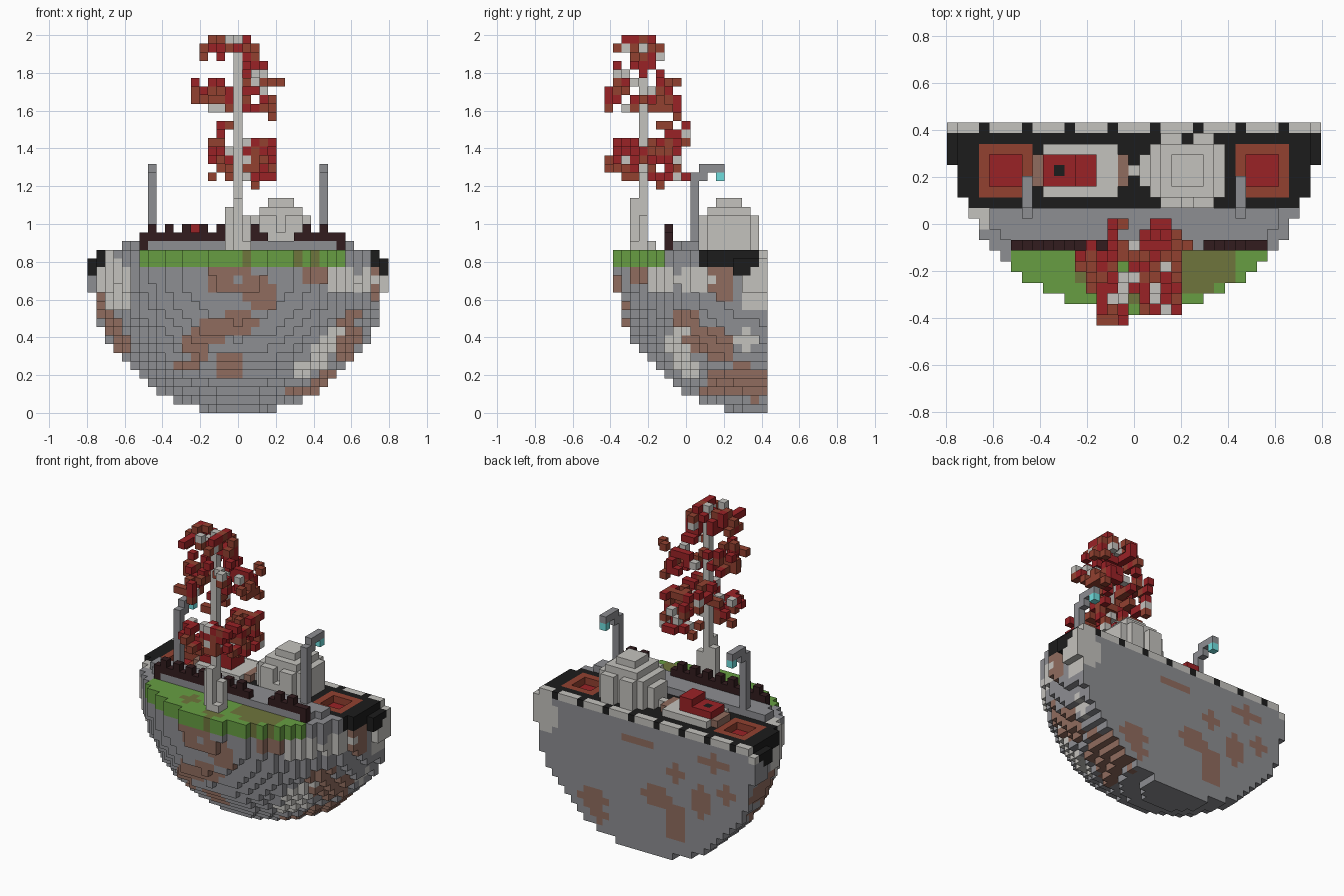
import bpy, bmesh, random
from math import sqrt
from mathutils import Vector

random.seed(4)
cube = bpy.data.objects.get("Cube")
if cube:
    bpy.data.objects.remove(cube)

V = 1 / 22  # edge of one block

# Palette in sRGB, turned to linear
PALETTE = {
    "stone grey": (141, 142, 146), "pale stone": (196, 194, 189),
    "earth brown": (144, 108, 94), "black paving": (28, 28, 28),
    "dark wood": (50, 28, 30), "red": (154, 34, 38),
    "rust red": (146, 65, 48), "lamp teal": (112, 222, 222),
    "grass green": (103, 158, 66), "olive grass": (110, 117, 60),
}
GREY, PALE, BROWN, BLACK, WOOD, RED, RUST, TEAL, GREEN, OLIVE = range(10)


def linear(c):
    c /= 255
    return c / 12.92 if c < 0.04045 else ((c + 0.055) / 1.055) ** 2.4


materials = []
for name, rgb in PALETTE.items():
    mat = bpy.data.materials.new(name)
    mat.use_nodes = True
    colour = tuple(linear(c) for c in rgb) + (1,)
    mat.diffuse_color = colour
    bsdf = mat.node_tree.nodes["Principled BSDF"]
    bsdf.inputs["Base Color"].default_value = colour
    bsdf.inputs["Roughness"].default_value = 0.9
    materials.append(mat)

blocks = {}  # (i, j, k) -> (part, colour)


def put(part, colour, xs, ys, zs):
    """Fill an inclusive box of blocks."""
    for i in range(xs[0], xs[1] + 1):
        for j in range(ys[0], ys[1] + 1):
            for k in range(zs[0], zs[1] + 1):
                blocks[i, j, k] = (part, colour)


def inside(a, b, ellipses):
    return any(((a - x) / (rx + .4)) ** 2 + ((b - z) / (rz + .4)) ** 2 <= 1
               for x, z, rx, rz in ellipses)


def bowl_spots(front, side):
    """Ellipsoids on the bowl: front ones by x and z, side ones by y and z."""
    spots = []
    for x, z, rx, rz in front:
        y = 9 - sqrt(max(0, 300 - x * x - (z - 16.65) ** 2))
        spots.append((Vector((x, y, z)), (rx + .5, max(rx, rz) + 1.5, rz + .5)))
    for y, z, ry, rz in side:
        x = sqrt(max(0, 300 - (y - 9) ** 2 - (z - 16.65) ** 2))
        spots.append((Vector((x, y, z)), (max(ry, rz) + 1.5, ry + .5, rz + .5)))
    return spots


def in_spots(cell, spots):
    return any(sum(((c - p) / r) ** 2 for c, p, r in zip(cell, pos, radii)) <= 1
               for pos, radii in spots)


# Stains on the bowl and on the flat back
BOWL_BROWN = bowl_spots(
    [(2, 14, 2, 1), (-2, 15, 1, 1.5), (0, 16, 1.5, .5), (3, 13, 1, 1.5),
     (0, 10, 2.5, .7), (-3, 9, 2, 1), (-5, 7, .7, 1.5), (-6, 5, 1, .5),
     (-1, 5, 1.5, 1.5), (10, 16, 2.5, 1), (-16, 11, 1, 2), (-14, 8, 1, 2),
     (7, 2, 1, 1)],
    [(0, 10, 1.5, 1), (2, 8, 2.5, 1.2), (4, 7, 1.5, 1), (6.5, 3, 4, 1.7),
     (8, 2, 1.5, 1), (4, 15, 1.5, 2)])
BOWL_PALE = bowl_spots(
    [(-15, 15, 2, 3), (-14, 14, 1, 2.5), (10, 7, 1, 1.5), (12, 9, .7, .5)],
    [(-3, 15, 1.5, 1), (1, 15, 1.8, 1.5), (8, 14, 1, 2.5), (0, 5, 1, 1.5),
     (7, 8, .7, .7)])
BACK_BROWN = [(1, 15, 2, .4), (-11, 15, 1.6, .6), (-5, 12, 1, .6),
              (-2, 8, 2, 1), (-9, 9, 1, 2), (-5, 5, 1.5, 2), (8, 5, 2, 1),
              (7, 3, 1.5, .6), (-13, 11, .6, .6)]
BACK_PALE = [(16, 15, 2.4, 2.4)]
OLIVE_SPOTS = [(6, -4, 3, 2), (-4, -5, 1, 1), (1, -7, 1, 1)]


def back_colour(i, k):
    if inside(i, k, BACK_PALE):
        return PALE
    return BROWN if inside(i, k, BACK_BROWN) else GREY


def ground_colour(i, j, k):
    if j <= -3 and k >= 17 and -11 <= i <= 12:
        return "grass", OLIVE if inside(i, j, OLIVE_SPOTS) else GREEN
    if j == 9 and (k == 18 or k == 17 and abs(i) == 17):
        return "back_kerb", BLACK if i % 4 == 2 else PALE
    if 2 <= j <= 8 and (k >= 17 or k == 16 and 6 <= j <= 7):
        return "paving", BLACK
    if in_spots((i, j, k), BOWL_PALE):
        return "rock_bowl", PALE
    return "rock_bowl", BROWN if in_spots((i, j, k), BOWL_BROWN) else GREY


# Rock: half a ball, cut flat at the back, with grass and paving on top
for i in range(-17, 18):
    for j in range(-8, 10):
        for k in range(18 if abs(i) == 17 else 19):
            if i * i + (j - 9) ** 2 + (k - 16.65) ** 2 <= 300.5:
                blocks[i, j, k] = ground_colour(i, j, k)

# Raised walkway with a crenellated wooden wall, open before the hut
for j in range(-1, 2):
    half = 12 + (j >= 0)
    put("walkway", GREY, (-half, half), (j, j), (19, 19))
put("walkway", GREY, (-10, 11), (-2, -2), (19, 19))
for x in (-11, 12):
    put("wall", WOOD, (x, x), (-2, -2), (19, 20))
put("wall", WOOD, (-10, 3), (-2, -2), (20, 20))
put("wall", WOOD, (7, 11), (-2, -2), (20, 20))
for i in (-10, -8, -6, -4, -2, 0, 2, 8, 10):
    put("wall", WOOD, (i, i), (-2, -2), (21, 21))

# Two sunken pads with rims
for x in (-12, 12):
    put("pad", RUST, (x - 2, x + 2), (3, 7), (18, 18))
    put("pad", RED, (x - 1, x + 1), (4, 6), (17, 17))
    for i in range(x - 1, x + 2):
        for j in range(4, 7):
            del blocks[i, j, 18]

# Small red vehicle on a pale base
put("vehicle_base", PALE, (-8, -2), (3, 7), (19, 19))
put("vehicle_base", BROWN, (-9, -9), (4, 6), (19, 19))
put("vehicle_base", BROWN, (-1, -1), (4, 6), (19, 19))
put("vehicle_body", RED, (-8, -4), (4, 6), (20, 20))
put("vehicle_body", RED, (-5, -4), (4, 6), (21, 21))
put("vehicle_body", BLACK, (-7, -7), (5, 5), (20, 20))

# Pale dome hut with a doorway, windows and a step
for k, limit in ((19, 13), (20, 13), (21, 13), (22, 13), (23, 8), (24, 2)):
    for i in range(1, 10):
        for j in range(1, 10):
            if (i - 5) ** 2 + (j - 5) ** 2 <= limit:
                blocks[i, j, k] = ("dome", PALE)
put("dome", PALE, (1, 1), (4, 6), (19, 21))
put("dome", PALE, (0, 0), (5, 5), (19, 19))
for k in (21, 22):
    del blocks[5, 2, k]
for k in range(19, 23):
    del blocks[5, 8, k]

# Two street lamps bending to the back
for x in (-10, 10):
    put("lamp_post", GREY, (x, x), (1, 1), (20, 27))
    put("lamp_post", GREY, (x, x), (2, 2), (27, 27))
    put("lamp_post", GREY, (x, x), (2, 4), (28, 28))
    put("lamp_glass", TEAL, (x, x), (4, 4), (27, 27))

# Tree trunk with buttress roots
put("trunk", PALE, (0, 0), (-5, -5), (19, 43))
for di, dj, top in ((-1, 0, 23), (1, 0, 22), (0, -1, 24), (0, 1, 19), (1, -1, 19)):
    put("trunk", PALE, (di, di), (dj - 5, dj - 5), (19, top))

# Leaf clumps: x, y and z ranges filled at random
CLUMPS = [((-3, 1), (-8, -4), (42, 43)), ((-4, -2), (-6, -3), (41, 42)),
          ((1, 2), (-5, -2), (39, 42)), ((1, 3), (-8, -6), (38, 40)),
          ((4, 5), (-2, -1), (38, 38)), ((-5, -2), (-5, -2), (36, 38)),
          ((-3, -1), (-9, -6), (35, 37)), ((0, 3), (-4, -1), (35, 37)),
          ((-3, -1), (-3, 0), (31, 33)), ((4, 4), (-5, -1), (34, 36)),
          ((-3, -1), (-9, -6), (27, 30)), ((1, 4), (-8, -5), (28, 31)),
          ((1, 4), (-4, -1), (27, 31)), ((-1, 3), (-3, 0), (27, 27)),
          ((2, 2), (-4, -3), (26, 26))]
for xs, ys, zs in CLUMPS:
    for i in range(xs[0], xs[1] + 1):
        for j in range(ys[0], ys[1] + 1):
            for k in range(zs[0], zs[1] + 1):
                if (i, j, k) not in blocks and random.random() < 0.36:
                    tint = random.choices((RED, RUST, PALE), (44, 46, 10))[0]
                    blocks[i, j, k] = ("leaves", tint)

# Only the exposed block faces become mesh, one object per part
parts = {}
for cell, (part, colour) in blocks.items():
    parts.setdefault(part, []).append((cell, colour))

for part, cells in parts.items():
    bm = bmesh.new()
    used = sorted({c for _, c in cells})
    for cell, colour in cells:
        centre = Vector(cell) + Vector((0, 0, 0.5))
        for axis in range(3):
            for sign in (-1, 1):
                n = Vector((0, 0, 0))
                n[axis] = sign
                if tuple(int(a + b) for a, b in zip(cell, n)) in blocks:
                    continue
                u = Vector((0, 0, 0))
                u[(axis + 1) % 3] = 1
                w = n.cross(u)
                quad = [n + u + w, n - u + w, n - u - w, n + u - w]
                face = bm.faces.new([bm.verts.new((centre + q / 2) * V) for q in quad])
                flat_back = part == "rock_bowl" and cell[1] == 9 and n.y > 0
                tint = back_colour(cell[0], cell[2]) if flat_back else colour
                face.material_index = used.index(tint)
    bmesh.ops.remove_doubles(bm, verts=bm.verts, dist=V / 100)
    bm.normal_update()
    mesh = bpy.data.meshes.new(part)
    bm.to_mesh(mesh)
    bm.free()
    for c in used:
        mesh.materials.append(materials[c])
    bpy.context.collection.objects.link(bpy.data.objects.new(part, mesh))
